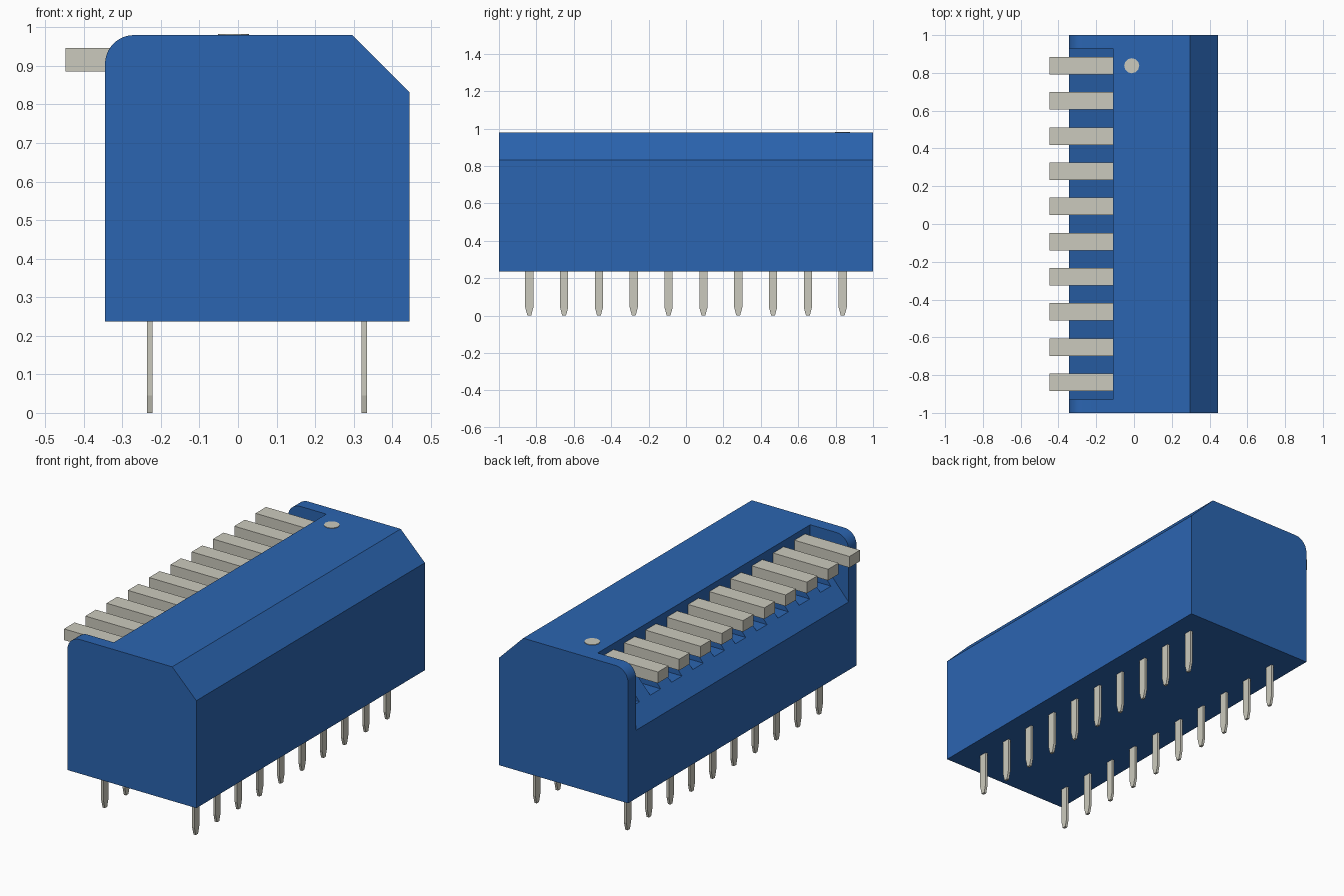
import bpy
import math

cube = bpy.data.objects.get("Cube")
if cube:
    bpy.data.objects.remove(cube, do_unlink=True)


def make_material(name, color):
    mat = bpy.data.materials.new(name)
    mat.use_nodes = True
    mat.diffuse_color = color
    mat.node_tree.nodes["Principled BSDF"].inputs["Base Color"].default_value = color
    return mat


blue = make_material("blue plastic", (0.024, 0.13, 0.44, 1))
grey = make_material("warm grey", (0.6, 0.59, 0.51, 1))


def prism(name, profile, axis, start, end, mat):
    """Extrude a closed 2D profile along x (profile is y, z) or y (profile is x, z)."""
    def place(p, t):
        return (t, p[0], p[1]) if axis == "x" else (p[0], t, p[1])
    n = len(profile)
    verts = [place(p, t) for t in (start, end) for p in profile]
    faces = [list(range(n)), list(range(n, 2 * n))]
    faces += [[i, (i + 1) % n, n + (i + 1) % n, n + i] for i in range(n)]
    mesh = bpy.data.meshes.new(name)
    mesh.from_pydata(verts, [], faces)
    mesh.materials.append(mat)
    obj = bpy.data.objects.new(name, mesh)
    bpy.context.collection.objects.link(obj)
    # Make all normals point outward
    bpy.context.view_layer.objects.active = obj
    bpy.ops.object.select_all(action="DESELECT")
    obj.select_set(True)
    bpy.ops.object.mode_set(mode="EDIT")
    bpy.ops.mesh.select_all(action="SELECT")
    bpy.ops.mesh.normals_make_consistent(inside=False)
    bpy.ops.object.mode_set(mode="OBJECT")
    return obj


def cut(target, cutter):
    cutter.hide_render = True
    mod = target.modifiers.new("cut", "BOOLEAN")
    mod.operation = "DIFFERENCE"
    mod.solver = "EXACT"
    mod.object = cutter
    bpy.context.view_layer.objects.active = target
    bpy.ops.object.modifier_apply(modifier=mod.name)
    bpy.data.objects.remove(cutter, do_unlink=True)


# Layout
COUNT = 10
PITCH = 0.1862
rows = [(i - (COUNT - 1) / 2) * PITCH for i in range(COUNT)]
LEFT, RIGHT, BASE, TOP = -0.345, 0.445, 0.237, 0.98
RADIUS, BEVEL, INNER = 0.075, 0.148, -0.11

# Body: rounded on one upper edge, bevelled on the other
arc = [(LEFT + RADIUS - RADIUS * math.cos(a), TOP - RADIUS + RADIUS * math.sin(a))
       for a in (math.pi / 2 * i / 10 for i in range(11))]
outline = [(RIGHT, BASE), (LEFT, BASE)] + arc + [(RIGHT - BEVEL, TOP), (RIGHT, TOP - BEVEL)]
body = prism("body", outline, "y", -1, 1, blue)

# Recess with a sloping floor, open at the side and top
recess = [(LEFT - 0.1, 0.502), (INNER, 0.88), (INNER, 1.1), (LEFT - 0.1, 1.1)]
cut(body, prism("recess_cutter", recess, "y", -0.93, 0.93, blue))

# Level-bottomed slots in the slope under the levers
for y in rows:
    slot = [(-0.32, 0.7), (INNER - 0.002, 0.7), (INNER - 0.002, 0.92), (-0.32, 0.92)]
    cut(body, prism("slot_cutter", slot, "y", y - 0.046, y + 0.046, blue))

bpy.ops.object.select_all(action="DESELECT")
body.select_set(True)
bpy.context.view_layer.objects.active = body
bpy.ops.object.shade_smooth_by_angle(angle=math.radians(20))

# Levers and the two rows of pins with tapered tips
for i, y in enumerate(rows, 1):
    w = 0.046
    prism(f"lever_{i}", [(y - w, 0.885), (y + w, 0.885), (y + w, 0.947), (y - w, 0.947)],
          "x", -0.447, INNER + 0.01, grey)
    for side, x in (("right", -0.229), ("left", 0.328)):
        half, tip = 0.022, 0.01
        pin = [(y - tip, 0), (y + tip, 0), (y + half, 0.045), (y + half, BASE + 0.01),
               (y - half, BASE + 0.01), (y - half, 0.045)]
        prism(f"{side}_pin_{i}", pin, "x", x - 0.007, x + 0.007, grey)

# Round marker on the top
bpy.ops.mesh.primitive_cylinder_add(vertices=12, radius=0.04, depth=0.004,
                                    location=(-0.012, rows[-1], TOP + 0.001))
marker = bpy.context.object
marker.name = "position_marker"
marker.data.materials.append(grey)
